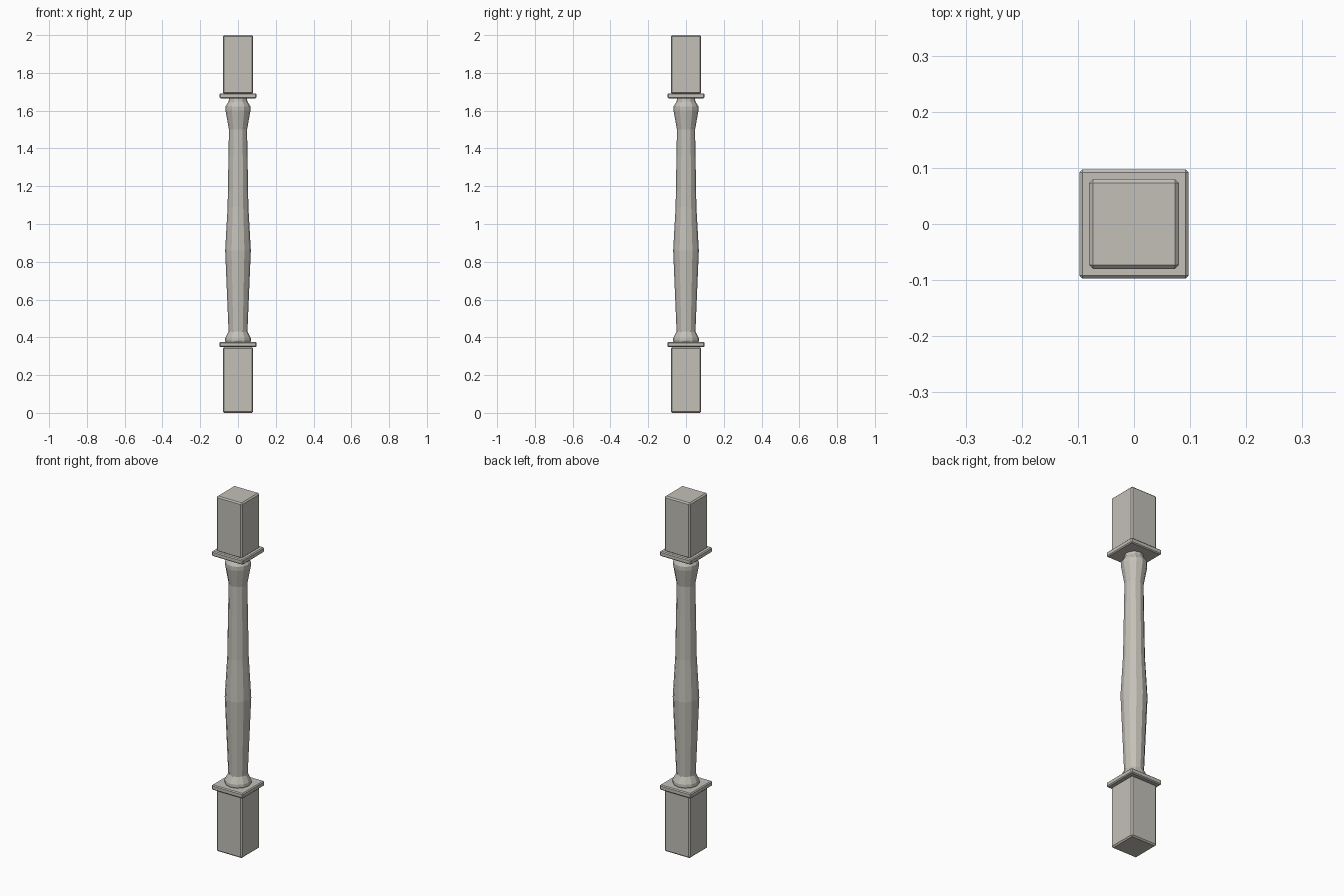
import bpy, bmesh, math

if "Cube" in bpy.data.objects:
    bpy.data.objects.remove(bpy.data.objects["Cube"])

stone = bpy.data.materials.new("warm grey stone")
stone.diffuse_color = (0.55, 0.53, 0.48, 1)
stone.use_nodes = True
stone.node_tree.nodes["Principled BSDF"].inputs["Base Color"].default_value = stone.diffuse_color


def finish(name, bm):
    bmesh.ops.recalc_face_normals(bm, faces=bm.faces)
    mesh = bpy.data.meshes.new(name)
    bm.to_mesh(mesh)
    bm.free()
    mesh.materials.append(stone)
    ob = bpy.data.objects.new(name, mesh)
    bpy.context.collection.objects.link(ob)
    return ob


def block(name, half, z0, z1, bevel):
    """Square block with chamfered edges."""
    bm = bmesh.new()
    bmesh.ops.create_cube(bm, size=1)
    for v in bm.verts:
        v.co = (v.co.x * 2 * half, v.co.y * 2 * half, z0 + (v.co.z + 0.5) * (z1 - z0))
    bmesh.ops.bevel(bm, geom=bm.edges[:], offset=bevel, segments=1, affect='EDGES')
    return finish(name, bm)


def lathe(name, profile, sides):
    """Turned part from (radius, height) points."""
    bm = bmesh.new()
    rings = []
    for r, z in profile:
        rings.append([bm.verts.new((r * math.cos(2 * math.pi * i / sides),
                                    r * math.sin(2 * math.pi * i / sides), z))
                      for i in range(sides)])
    for a, b in zip(rings, rings[1:]):
        for i in range(sides):
            j = (i + 1) % sides
            bm.faces.new((a[i], a[j], b[j], b[i]))
    bm.faces.new(rings[0][::-1])
    bm.faces.new(rings[-1])
    return finish(name, bm)


# square ends and their collar plates
block("bottom_block", 0.08, 0.0, 0.348, 0.007)
block("top_block", 0.08, 1.688, 2.0, 0.007)
block("bottom_plate", 0.097, 0.348, 0.376, 0.005)
block("top_plate", 0.097, 1.664, 1.692, 0.005)

# turned shaft
lathe("shaft", [(0.066, 0.374), (0.069, 0.382), (0.068, 0.396), (0.05, 0.432),
                (0.068, 0.86), (0.055, 1.09), (0.048, 1.5), (0.066, 1.60),
                (0.066, 1.622), (0.05, 1.648), (0.047, 1.667)], 12)
